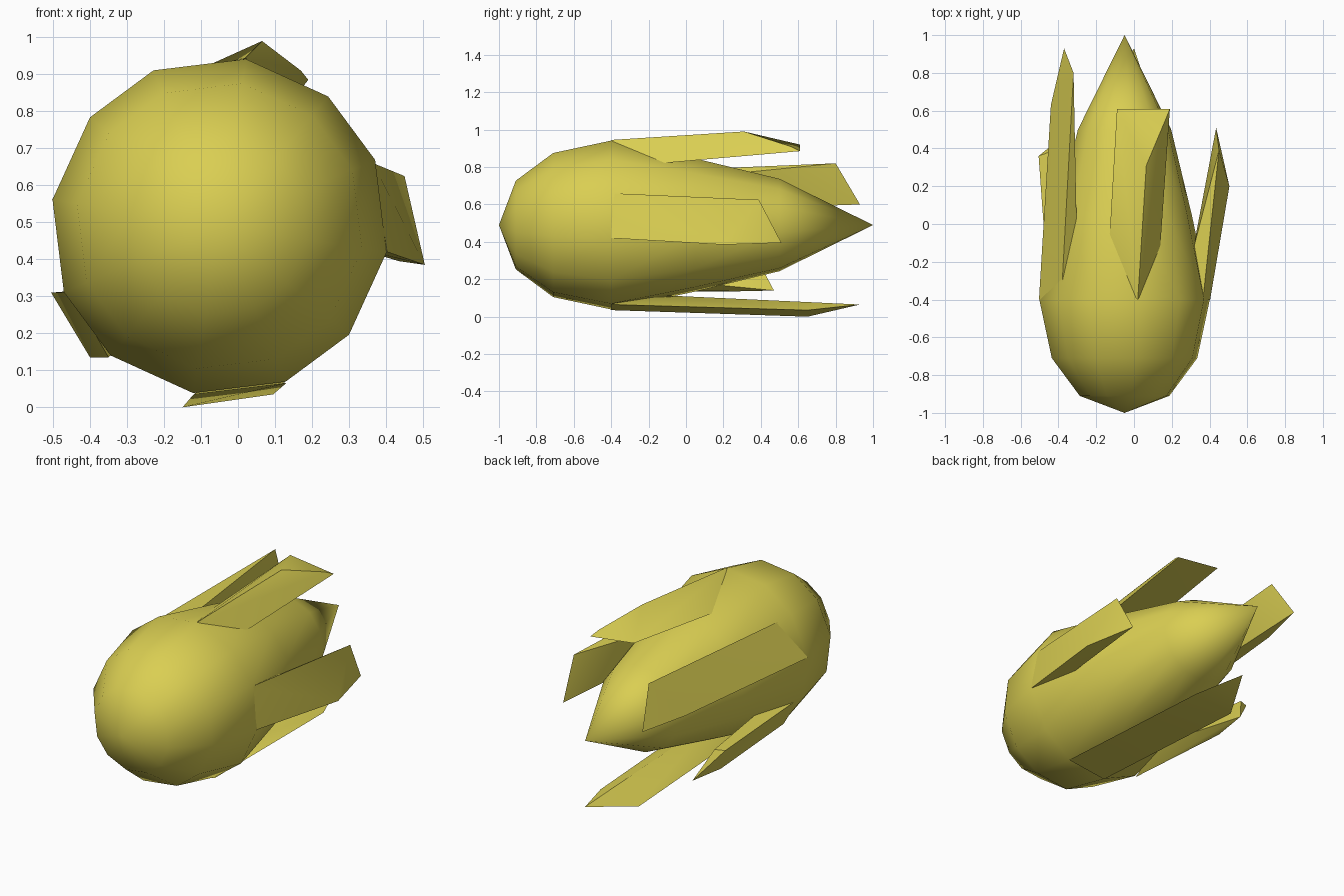
import bpy, bmesh, math

if "Cube" in bpy.data.objects:
    bpy.data.objects.remove(bpy.data.objects["Cube"])

CX, CZ = -0.05, 0.49

# One yellow for the whole model
yellow = bpy.data.materials.new("yellow")
yellow.diffuse_color = (0.70, 0.62, 0.085, 1)
yellow.use_nodes = True
yellow.node_tree.nodes["Principled BSDF"].inputs["Base Color"].default_value = yellow.diffuse_color


def finish(name, bm, angle):
    bmesh.ops.recalc_face_normals(bm, faces=bm.faces[:])
    mesh = bpy.data.meshes.new(name)
    bm.to_mesh(mesh)
    bm.free()
    mesh.materials.append(yellow)
    obj = bpy.data.objects.new(name, mesh)
    bpy.context.collection.objects.link(obj)
    bpy.ops.object.select_all(action='DESELECT')
    obj.select_set(True)
    bpy.context.view_layer.objects.active = obj
    bpy.ops.object.shade_smooth_by_angle(angle=math.radians(angle))
    return obj


# Body: twelve-sided lathe along y, blunt nose and pointed tail
ANGLES = [81, 113, 140, 171, 203, 230, 261, 293, 320, 351, 383, 410]
PROFILE = [(-0.91, 0.24), (-0.71, 0.39), (-0.40, 0.457), (0.05, 0.36), (0.50, 0.25)]
bm = bmesh.new()
rings = []
for y, r in PROFILE:
    rings.append([bm.verts.new((CX + r * math.cos(math.radians(a)), y,
                                CZ + r * math.sin(math.radians(a)))) for a in ANGLES])
nose = bm.verts.new((CX, -1, CZ))
tail = bm.verts.new((CX, 1, CZ))
n = len(ANGLES)
for i in range(n):
    j = (i + 1) % n
    bm.faces.new((nose, rings[0][i], rings[0][j]))
    bm.faces.new((tail, rings[-1][j], rings[-1][i]))
    for a, b in zip(rings, rings[1:]):
        bm.faces.new((a[i], b[i], b[j], a[j]))
finish("body", bm, 45)

# Petals: slivers that leave the widest ring and run back with slanted ends
PETALS = {
    "top_petal": [(0.02, -0.4, 0.945), (-0.14, -0.25, 0.83), (0.13, -0.25, 0.81),
                  (0.065, 0.31, 0.99), (-0.09, 0.61, 0.92), (0.19, 0.61, 0.885),
                  (0.17, 0.56, 0.91)],
    "upper_left_petal": [(-0.503, -0.4, 0.56), (-0.385, -0.4, 0.77), (-0.38, -0.2, 0.56),
                         (-0.30, -0.2, 0.72), (-0.44, 0.63, 0.60), (-0.32, 0.80, 0.82),
                         (-0.37, 0.93, 0.60)],
    "lower_left_petal": [(-0.45, -0.4, 0.31), (-0.35, -0.4, 0.135), (-0.38, -0.15, 0.32),
                         (-0.28, -0.15, 0.20), (-0.505, 0.36, 0.31), (-0.40, 0.25, 0.135),
                         (-0.37, 0.47, 0.14), (-0.45, 0.38, 0.31)],
    "bottom_petal": [(-0.12, -0.4, 0.035), (0.13, -0.4, 0.065), (0.0, -0.25, 0.12),
                     (-0.15, 0.65, 0.0), (0.095, 0.65, 0.035), (0.0, 0.93, 0.065)],
    "right_petal": [(0.365, -0.4, 0.66), (0.403, -0.4, 0.42), (0.32, -0.2, 0.43),
                    (0.31, -0.15, 0.60), (0.45, 0.39, 0.625), (0.505, 0.20, 0.385),
                    (0.435, 0.51, 0.395)],
}
for name, pts in PETALS.items():
    bm = bmesh.new()
    verts = [bm.verts.new(p) for p in pts]
    bmesh.ops.convex_hull(bm, input=verts)
    loose = [v for v in bm.verts if not v.link_faces]
    bmesh.ops.delete(bm, geom=loose, context='VERTS')
    finish(name, bm, 45)
